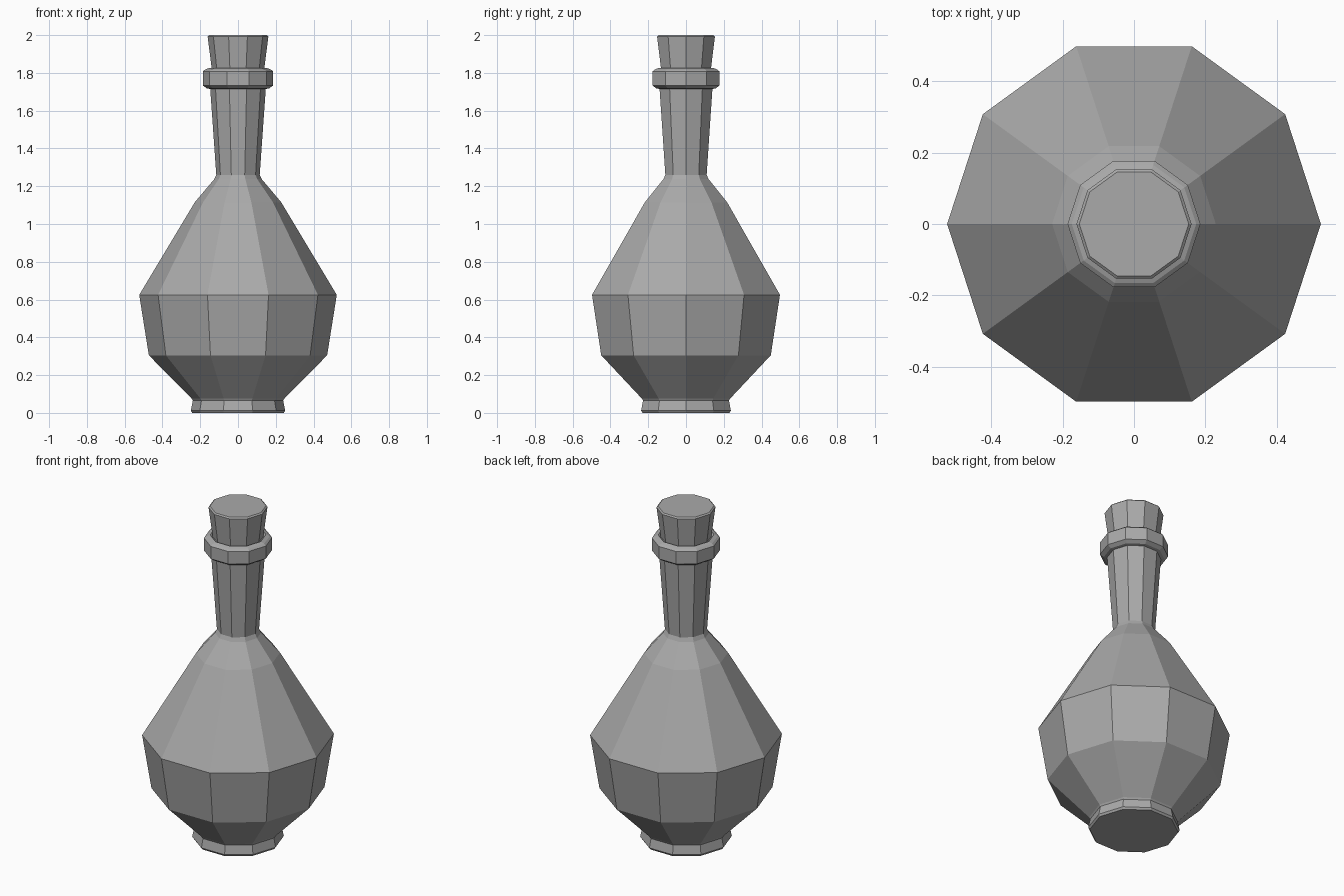
import bpy
import bmesh
import math

SIDES = 10

cube = bpy.data.objects.get("Cube")
if cube:
    bpy.data.objects.remove(cube, do_unlink=True)

grey = bpy.data.materials.new("mid_grey")
grey.use_nodes = True
colour = (0.4, 0.4, 0.4, 1)
grey.diffuse_color = colour
grey.node_tree.nodes["Principled BSDF"].inputs["Base Color"].default_value = colour


def lathe(name, profile):
    """Turn a (radius, height) profile into a closed, flat-shaded faceted solid."""
    bm = bmesh.new()
    rings = []
    for r, z in profile:
        angles = [math.tau * i / SIDES for i in range(SIDES)]
        rings.append([bm.verts.new((r * math.cos(a), r * math.sin(a), z)) for a in angles])
    for low, high in zip(rings, rings[1:]):
        for i in range(SIDES):
            j = (i + 1) % SIDES
            bm.faces.new((low[i], low[j], high[j], high[i]))
    bm.faces.new(rings[0][::-1])
    bm.faces.new(rings[-1])
    mesh = bpy.data.meshes.new(name)
    bm.to_mesh(mesh)
    bm.free()
    mesh.materials.append(grey)
    obj = bpy.data.objects.new(name, mesh)
    bpy.context.collection.objects.link(obj)
    return obj


# Bottle: foot, belly, shoulder, neck and collar in one outline
lathe("bottle", [
    (0.242, 0), (0.25, 0.012), (0.239, 0.065), (0.245, 0.075),
    (0.472, 0.305), (0.523, 0.625), (0.229, 1.115), (0.126, 1.237),
    (0.115, 1.26), (0.147, 1.715), (0.165, 1.718), (0.186, 1.733),
    (0.186, 1.808), (0.174, 1.818), (0.152, 1.826), (0.142, 1.815),
])

# Stopper: flared plug with a thin bevelled rim
lathe("stopper", [(0.133, 1.78), (0.14, 1.83), (0.161, 1.993), (0.153, 2)])
